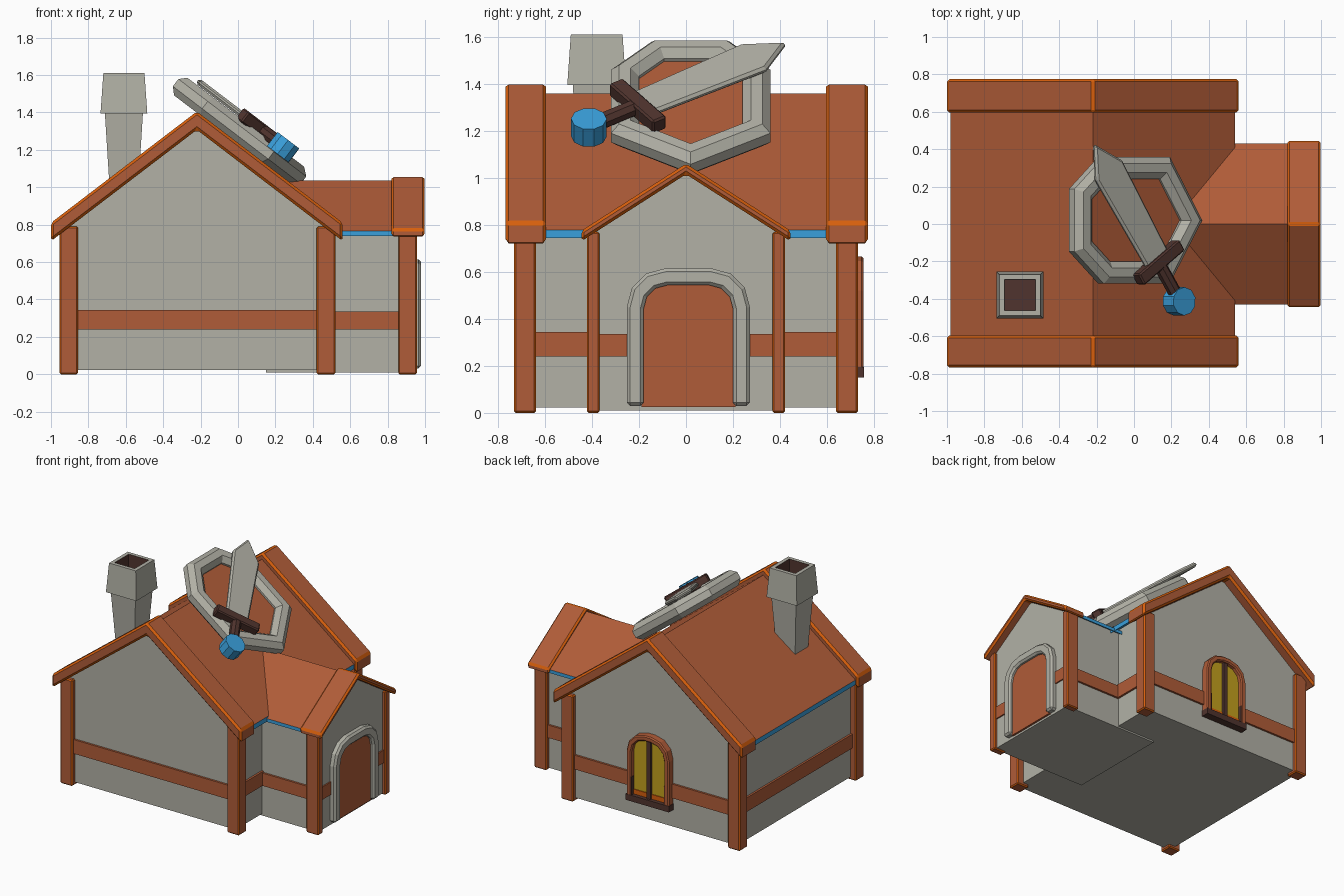
import bpy, bmesh, math
from mathutils import Matrix, Vector

if "Cube" in bpy.data.objects:
    bpy.data.objects.remove(bpy.data.objects["Cube"])


def material(name, r, g, b):
    m = bpy.data.materials.new(name)
    lin = [((c / 255 + 0.055) / 1.055) ** 2.4 for c in (r, g, b)]
    m.diffuse_color = (*lin, 1)
    m.use_nodes = True
    m.node_tree.nodes["Principled BSDF"].inputs["Base Color"].default_value = m.diffuse_color
    return m


RUST = material("rust timber", 176, 92, 56)
STONE = material("pale stone", 178, 177, 166)
BLUE = material("bright blue", 58, 160, 220)
ORANGE = material("orange edge", 215, 95, 12)
DARK = material("dark brown", 80, 52, 46)
YELLOW = material("yellow glass", 196, 160, 30)

# map 2D profile (p, q) and depth d to 3D
MAP = {'x': lambda p, q, d: (d, p, q), 'y': lambda p, q, d: (p, d, q), 'z': lambda p, q, d: (p, q, d)}


def finish(bm, name, mats, bevel=0, edge_mat=-1, matrix=None, rule=None):
    bmesh.ops.recalc_face_normals(bm, faces=bm.faces)
    if rule:
        bm.normal_update()
        for f in bm.faces:
            f.material_index = rule(f)
    if bevel:
        sharp = [e for e in bm.edges if e.calc_face_angle(0) > math.radians(40)]
        bmesh.ops.bevel(bm, geom=sharp, offset=bevel, segments=1, profile=0.5,
                        affect='EDGES', material=edge_mat, clamp_overlap=True)
    me = bpy.data.meshes.new(name)
    bm.to_mesh(me)
    bm.free()
    for m in mats:
        me.materials.append(m)
    ob = bpy.data.objects.new(name, me)
    bpy.context.collection.objects.link(ob)
    if matrix:
        ob.matrix_world = matrix
    return ob


def loft(name, rings, mats, caps=True, closed=False, **kw):
    bm = bmesh.new()
    vs = [[bm.verts.new(p) for p in r] for r in rings]
    n = len(vs[0])
    for k in range(len(vs) if closed else len(vs) - 1):
        a, b = vs[k], vs[(k + 1) % len(vs)]
        for i in range(n):
            j = (i + 1) % n
            bm.faces.new((a[i], a[j], b[j], b[i]))
    if caps and not closed:
        bm.faces.new(vs[0][::-1])
        bm.faces.new(vs[-1])
    return finish(bm, name, mats, **kw)


def prism(name, pts, axis, d0, d1, mats, **kw):
    return loft(name, [[MAP[axis](p, q, d) for p, q in pts] for d in (d0, d1)], mats, **kw)


def box(name, x0, x1, y0, y1, z0, z1, mats, **kw):
    return prism(name, [(x0, y0), (x1, y0), (x1, y1), (x0, y1)], 'z', z0, z1, mats, **kw)


def gable(c, half, z0, peak, slope):
    e = peak - half * slope
    return [(c - half, z0), (c + half, z0), (c + half, e), (c, peak), (c - half, e)]


def chevron(c, half, peak, slope, thick):
    e = peak - half * slope
    return [(c - half, e), (c, peak), (c + half, e), (c + half, e - thick), (c, peak - thick), (c - half, e - thick)]


def arch(c, w, z0, top, r, n=3):
    pts = [(c + w, z0)]
    for s, start in ((1, 0), (-1, math.pi / 2)):
        for i in range(n + 1):
            t = start + i * math.pi / 2 / n
            pts.append((c + s * (w - r) + r * math.cos(t), top - r + r * math.sin(t)))
    return pts + [(c - w, z0)]


def arch_frame(name, outer, inner, axis, d0, d1, mats, **kw):
    # cross-section loop carried along the arch
    rings = [[MAP[axis](*o, d0), MAP[axis](*o, d1), MAP[axis](*i, d1), MAP[axis](*i, d0)]
             for o, i in zip(outer, inner)]
    return loft(name, rings, mats, **kw)


# walls
prism("main_walls", gable(-0.22, 0.69, 0.022, 1.32, 0.763), 'y', -0.70, 0.70, [STONE])
prism("wing_walls", gable(0, 0.39, 0.01, 1.015, 0.64), 'x', 0.15, 0.935, [STONE])

# horizontal timber bands
box("main_band", -0.925, 0.485, -0.715, 0.715, 0.24, 0.345, [RUST])
box("wing_band", 0.3, 0.945, -0.405, 0.405, 0.24, 0.335, [RUST])

# corner posts
for side, s in (("front", -1), ("back", 1)):
    for end, x in (("left", -0.905), ("right", 0.47)):
        box(f"post_{side}_{end}", x - 0.05, x + 0.05, s * 0.685 - 0.047, s * 0.685 + 0.047,
            0, 0.79, [RUST, ORANGE], bevel=0.008, edge_mat=1)
    box(f"wing_post_{side}", 0.857, 0.957, s * 0.395 - 0.027, s * 0.395 + 0.027,
        0, 0.77, [RUST, ORANGE], bevel=0.007, edge_mat=1)

# roofs with blue eaves and undersides
along_x = lambda f: int(f.normal.z < -0.1 or abs(f.normal.x) > 0.95)
along_y = lambda f: int(f.normal.z < -0.1 or abs(f.normal.y) > 0.95)
prism("main_roof", chevron(-0.22, 0.76, 1.358, 0.763, 0.035), 'y', -0.65, 0.65, [RUST, BLUE], rule=along_x)
prism("wing_roof", chevron(0, 0.43, 1.036, 0.63, 0.025), 'x', 0.2, 0.88, [RUST, BLUE], rule=along_y)

# raised gable trims with orange edges
for side, a, b in (("front", -0.768, -0.595), ("back", 0.595, 0.775)):
    prism(f"gable_trim_{side}", chevron(-0.22, 0.78, 1.405, 0.763, 0.098), 'y', a, b,
          [RUST, ORANGE], bevel=0.014, edge_mat=1)
prism("wing_gable_trim", chevron(0, 0.445, 1.06, 0.64, 0.045), 'x', 0.82, 0.998,
      [RUST, ORANGE], bevel=0.012, edge_mat=1)

# door
prism("door", arch(0.01, 0.2, 0.025, 0.55, 0.1), 'x', 0.93, 0.95, [RUST])
arch_frame("door_frame", arch(0.01, 0.262, 0.03, 0.615, 0.165), arch(0.01, 0.19, 0.03, 0.543, 0.1),
           'x', 0.92, 0.978, [STONE], bevel=0.014)

# back window
WX = -0.21
prism("window_glass", arch(WX, 0.15, 0.17, 0.64, 0.12), 'y', 0.69, 0.722, [YELLOW])
arch_frame("window_frame", arch(WX, 0.175, 0.16, 0.665, 0.145), arch(WX, 0.135, 0.16, 0.625, 0.11),
           'y', 0.69, 0.755, [RUST], bevel=0.008)
box("window_mullion", WX - 0.016, WX + 0.016, 0.69, 0.74, 0.17, 0.64, [DARK])
box("window_sill", WX - 0.178, WX + 0.178, 0.69, 0.757, 0.15, 0.195, [DARK])
box("window_glow", WX - 0.14, WX + 0.14, 0.69, 0.728, 0.19, 0.23, [ORANGE])
for s in (-1, 1):
    box("window_frame_foot", WX + s * 0.15 - 0.018, WX + s * 0.15 + 0.018, 0.69, 0.75, 0.16, 0.33, [DARK])


# chimney, flared cap and dark flue
def square(h, z):
    return [(-0.61 + sx * h, -0.38 + sy * h, z) for sx, sy in ((-1, -1), (1, -1), (1, 1), (-1, 1))]


loft("chimney", [square(h, z) for h, z in ((0.073, 0.94), (0.102, 1.4), (0.125, 1.395),
                                           (0.11, 1.61), (0.083, 1.61), (0.08, 1.45))],
     [STONE, DARK], rule=lambda f: int(f.calc_center_median().z > 1.4 and all(
         abs(v.co.x + 0.61) < 0.09 for v in f.verts)))


# local frame lying on the right roof slope
def frame(x, y, z, o):
    m = Matrix((x, y, z)).transposed().to_4x4()
    m.translation = o
    return m


n = Vector((0.606, 0, 0.795)).normalized()
shield_m = frame(n.cross(Vector((0, 1, 0))) * -1, Vector((0, 1, 0)), n, (0, 0.02, 1.305))

# shield: seven-sided rim and board
poly = [Vector(p) for p in ((0.37, 0), (0.19, 0.28), (-0.2, 0.28), (-0.36, 0.14),
                            (-0.36, -0.14), (-0.2, -0.28), (0.19, -0.28))]
if shield_m.col[0].x < 0:
    shield_m = frame(Vector((0, 1, 0)).cross(n), Vector((0, 1, 0)), n, (0, 0.02, 1.305))
rim = []
for i, p in enumerate(poly):
    a = (p - poly[i - 1]).normalized()
    b = (poly[(i + 1) % 7] - p).normalized()
    out = Vector((-a.y - b.y, a.x + b.x)).normalized()
    out /= out.dot(Vector((-a.y, a.x)))
    ring = []
    for k in range(8):
        t = (k + 0.5) * math.pi / 4
        q = p + out * 0.064 * math.cos(t)
        ring.append((q.x, q.y, 0.064 * math.sin(t)))
    rim.append(ring)
loft("shield_rim", rim, [STONE], closed=True, matrix=shield_m)
prism("shield_board", poly, 'z', -0.025, 0.01, [RUST], matrix=shield_m)

# sword: blade, guard, grip, pommel
a = Vector((-0.445, 0.823, 0.353))
a = (a - n * a.dot(n)).normalized()
sword_m = frame(a.cross(n), a, n, (0.13, -0.205, 1.305))
prism("sword_blade", [(-0.085, 0.02), (0.085, 0.02), (0.105, 0.59), (0, 0.767), (-0.1, 0.6)],
      'z', -0.017, 0.017, [STONE], bevel=0.012, matrix=sword_m)
box("sword_guard", -0.165, 0.165, -0.035, 0.035, -0.035, 0.035, [DARK], bevel=0.008, matrix=sword_m)


def circle(r, k):
    return [(r * math.cos((i + 0.5) * math.tau / k), r * math.sin((i + 0.5) * math.tau / k)) for i in range(k)]


prism("sword_grip", circle(0.036, 8), 'y', -0.24, 0, [DARK], matrix=sword_m)
prism("sword_pommel", [(x, y - 0.253) for x, y in circle(0.076, 10)], 'z', -0.052, 0.042,
      [BLUE], matrix=sword_m)
